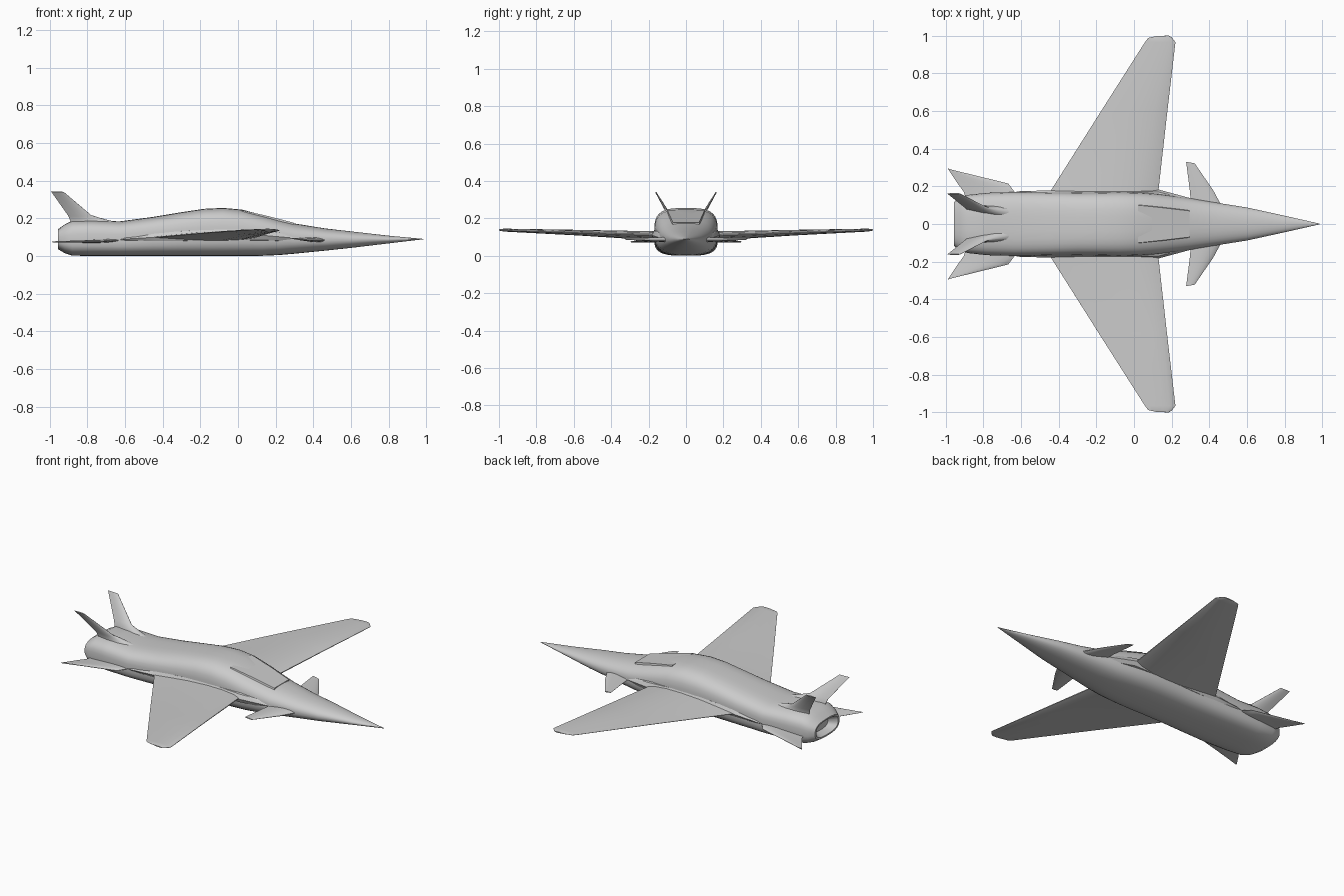
import bpy, bmesh, math
from mathutils import Vector


def finish(name, bm, angle=35, mirror=False):
    bmesh.ops.recalc_face_normals(bm, faces=bm.faces)
    me = bpy.data.meshes.new(name)
    bm.to_mesh(me)
    bm.free()
    ob = bpy.data.objects.new(name, me)
    bpy.context.collection.objects.link(ob)
    bpy.ops.object.select_all(action='DESELECT')
    ob.select_set(True)
    bpy.context.view_layer.objects.active = ob
    bpy.ops.object.shade_smooth_by_angle(angle=math.radians(angle))
    if mirror:
        mod = ob.modifiers.new("mirror", 'MIRROR')
        mod.use_axis = (False, True, False)
    return ob


def loft(name, rings, angle=35, mirror=False):
    """Skin a list of equal-length closed rings and cap both ends."""
    bm = bmesh.new()
    vs = [[bm.verts.new(p) for p in r] for r in rings]
    n = len(vs[0])
    for a, b in zip(vs, vs[1:]):
        for i in range(n):
            j = (i + 1) % n
            bm.faces.new((a[i], a[j], b[j], b[i]))
    bm.faces.new(vs[0])
    bm.faces.new(vs[-1])
    return finish(name, bm, angle, mirror)


# thickness distribution along a chord (0 = leading edge)
FOIL = [(0, .12), (.06, .55), (.2, .9), (.38, 1), (.6, .8), (.82, .4), (1, .06)]


def surface(name, stations, normal):
    """Mirrored lifting surface from (leading, trailing, thickness) stations."""
    nrm = Vector(normal).normalized()
    rings = []
    for le, te, t in stations:
        le, te = Vector(le), Vector(te)
        up = [le.lerp(te, s) + nrm * t * h / 2 for s, h in FOIL]
        dn = [le.lerp(te, s) - nrm * t * h / 2 for s, h in FOIL]
        rings.append(up + dn[::-1])
    return loft(name, rings, 40, True)


def section(x, w, bot, top, e, n=32):
    """Superellipse fuselage ring."""
    out = []
    for i in range(n):
        a = 2 * math.pi * (i + .5) / n
        c, s = math.cos(a), math.sin(a)
        y = w * math.copysign(abs(c) ** (2 / e), c)
        z = (top - bot) / 2 * math.copysign(abs(s) ** (2 / e), s)
        out.append((x, y, (top + bot) / 2 + z))
    return out


# fuselage: x, half width, bottom, top, squareness; starts inside the nozzle
body = [(-.91, .07, .06, .12, 2.6), (-.955, .105, .045, .135, 2.8),
        (-.955, .118, .036, .143, 2.8), (-.92, .142, .015, .168, 3),
        (-.88, .155, .002, .188, 3.2), (-.78, .166, 0, .192, 3.2),
        (-.63, .17, 0, .184, 3.2), (-.45, .168, 0, .208, 3.2),
        (-.3, .166, 0, .233, 3.2), (-.18, .168, 0, .251, 3.2),
        (-.08, .17, 0, .256, 3.2), (.02, .168, 0, .247, 3.1),
        (.13, .16, .001, .218, 2.9), (.22, .148, .005, .193, 2.7),
        (.3, .136, .012, .173, 2.5), (.46, .11, .028, .147, 2.3),
        (.6, .088, .043, .131, 2.2), (.8, .044, .067, .108, 2), (.985, .002, .089, .091, 2)]
loft("fuselage", [section(*s) for s in body])

# blended shoulder running between canard, wing and tail
chine = [(-.66, .165, .085, .01), (-.6, .175, .09, .03), (-.44, .178, .1, .05),
         (-.1, .18, .115, .065), (.13, .183, .11, .055), (.3, .137, .095, .04), (.46, .112, .085, .01)]
loft("wing_shoulder", [[(x, .05, z + t), (x, w * .93, z + t * .45), (x, w, z),
                        (x, w * .93, z - t * .45), (x, .05, z - t)] for x, w, z, t in chine], 40, True)

# canopy slab with slanted sides
canopy = [(.02, .115, .243), (.16, .098, .211), (.295, .08, .176)]
loft("canopy", [[(x, -w, z - .045), (x, w, z - .045), (x, w * .87, z + .001), (x, -w * .87, z + .001)]
                for x, w, z in canopy], 30)

# forward swept wings
surface("wing", [((.125, .1, .108), (-.49, .1, .1), .06),
                 ((.13, .18, .112), (-.44, .18, .1), .048),
                 ((.175, .58, .125), (-.187, .58, .122), .03),
                 ((.22, .965, .136), (.058, .965, .139), .016),
                 ((.2, .99, .137), (.075, .988, .14), .012),
                 ((.185, 1, .138), (.12, .998, .14), .006)], (0, -.04, 1))

# canards ahead of the wings
surface("canard", [((.475, .08, .083), (.305, .08, .092), .03),
                   ((.455, .115, .083), (.3, .135, .093), .025),
                   ((.42, .18, .084), (.296, .18, .094), .02),
                   ((.322, .322, .087), (.277, .33, .095), .006)], (0, 0, 1))

# flat tailplanes
surface("tailplane", [((-.6, .1, .085), (-.88, .1, .072), .02),
                      ((-.635, .172, .083), (-.905, .172, .073), .018),
                      ((-.668, .215, .081), (-.936, .215, .074), .014),
                      ((-.975, .29, .075), (-.99, .296, .075), .006)], (0, 0, 1))

# canted tail fins with a thick fairing at the root
surface("tail_fin", [((-.62, .075, .168), (-.88, .075, .155), .07),
                     ((-.72, .08, .197), (-.89, .08, .187), .04),
                     ((-.78, .088, .217), (-.9, .088, .212), .018),
                     ((-.925, .162, .34), (-.992, .162, .342), .006)], (0, .87, -.5))
